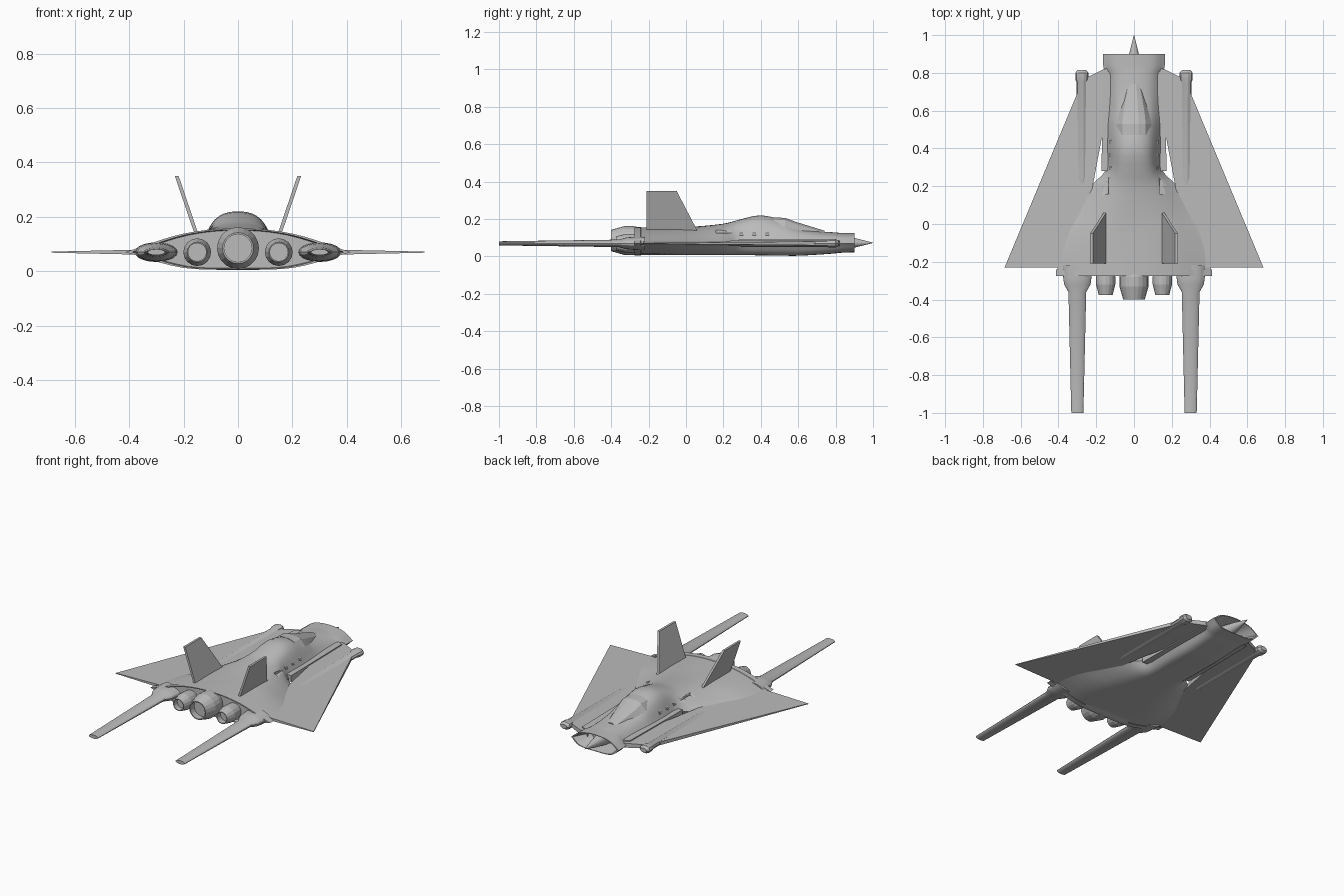
import bpy, bmesh, math
from mathutils import Vector

old = bpy.data.objects.get("Cube")
if old:
    bpy.data.objects.remove(old, do_unlink=True)

GREY = (0.5, 0.5, 0.5, 1)
grey = bpy.data.materials.new("hull grey")
grey.use_nodes = True
grey.diffuse_color = GREY
grey.node_tree.nodes["Principled BSDF"].inputs["Base Color"].default_value = GREY


def finish(name, bm, angle=30):
    bmesh.ops.recalc_face_normals(bm, faces=bm.faces)
    mesh = bpy.data.meshes.new(name)
    bm.to_mesh(mesh)
    bm.free()
    obj = bpy.data.objects.new(name, mesh)
    bpy.context.collection.objects.link(obj)
    mesh.materials.append(grey)
    bpy.ops.object.select_all(action='DESELECT')
    obj.select_set(True)
    bpy.context.view_layer.objects.active = obj
    bpy.ops.object.shade_smooth_by_angle(angle=math.radians(angle))
    return obj


def loft(name, rings, angle=30):
    """Skin a list of equal point rings and cap both ends."""
    bm = bmesh.new()
    rows = [[bm.verts.new(p) for p in ring] for ring in rings]
    n = len(rows[0])
    for a, b in zip(rows, rows[1:]):
        for i in range(n):
            j = (i + 1) % n
            bm.faces.new((a[i], a[j], b[j], b[i]))
    bm.faces.new(rows[0])
    bm.faces.new(rows[-1])
    return finish(name, bm, angle)


def tube(name, x, z, profile, sides=20, angle=30):
    """Elliptical sections (y, half width, half height) along y."""
    turns = [2 * math.pi * i / sides for i in range(sides)]
    return loft(name, [[(x + w * math.cos(t), y, z + h * math.sin(t)) for t in turns]
                       for y, w, h in profile], angle)


def prism(name, lower, upper):
    return loft(name, [lower, upper])


def spline(points, steps):
    """Catmull-Rom curve through the points."""
    pts = [Vector(p) for p in points]
    pts = [2 * pts[0] - pts[1]] + pts + [2 * pts[-1] - pts[-2]]
    out = []
    for a, b, c, d in zip(pts, pts[1:], pts[2:], pts[3:]):
        for k in range(steps):
            t = k / steps
            out.append(0.5 * (2 * b + (c - a) * t + (2 * a - 5 * b + 4 * c - d) * t * t
                              + (3 * b - a - 3 * c + d) * t ** 3))
    return out + [pts[-2]]


def section(y, w, top, sx, sz, bx, bottom):
    """Hull section: rounded above and below, sharp at the sides."""
    edge = 0.07
    up = spline([(w, edge), (sx, sz), (0, top), (-sx, sz), (-w, edge)], 5)
    low = spline([(-w, edge), (-bx, bottom + 0.006), (0, bottom), (bx, bottom + 0.006), (w, edge)], 5)
    return [(p[0], y, p[1]) for p in up[:-1] + low[:-1]]


def shrunk(ring, y, f):
    return [(p[0] * f, y, 0.075 + (p[2] - 0.075) * f) for p in ring]


# Hull: y, half width, top, shoulder x and z, belly x, bottom
stations = [
    (0.90, .165, .126, .100, .112, .11, .022), (0.83, .162, .126, .100, .112, .11, .020),
    (0.79, .149, .129, .090, .114, .10, .016), (0.70, .146, .136, .085, .120, .10, .010),
    (0.60, .148, .155, .085, .135, .10, .005), (0.53, .150, .190, .085, .160, .10, .005),
    (0.40, .150, .220, .085, .190, .10, .007), (0.28, .153, .195, .090, .170, .10, .008),
    (0.20, .230, .175, .110, .153, .12, .008), (0.05, .315, .160, .150, .143, .16, .008),
    (-.05, .370, .156, .180, .140, .19, .008), (-.15, .400, .156, .200, .136, .20, .008),
    (-.24, .406, .156, .200, .136, .20, .008)]
rings = []
skin = []
for a in range(7):
    skin.append(spline([(s[0], s[a], 0) for s in stations], 3))
for i in range(len(skin[0])):
    rings.append(section(*[column[i][1] for column in skin]))
front, rear = rings[0], rings[-1]
mouth = [shrunk(front, 0.80, 0.6), shrunk(front, 0.90, 0.93)]
tail = [shrunk(rear, -0.242, 1.02), shrunk(rear, -0.275, 1.02),
        shrunk(rear, -0.275, 0.96), shrunk(rear, -0.25, 0.93)]
hull = loft("hull", mouth + rings + tail, 35)

# Shoulder notches cut into the hull
for s in (1, -1):
    corners = [(0.135, 0.16), (0.26, 0.16), (0.135, 0.25)]
    cutter = prism("notch_cutter", [(s * x, y, 0.125) for x, y in corners],
                   [(s * x, y, 0.3) for x, y in corners])
    cutter.hide_render = True
    cutter.hide_set(True)
    cut = hull.modifiers.new("notch", 'BOOLEAN')
    cut.operation = 'DIFFERENCE'
    cut.object = cutter
    bpy.context.view_layer.objects.active = hull
    bpy.ops.object.modifier_apply(modifier=cut.name)
    bpy.data.objects.remove(cutter, do_unlink=True)

# Faceted canopy
canopy = []
for y, w, z in ((0.47, .06, .209), (0.53, .062, .206), (0.59, .056, .184), (0.74, .03, .138)):
    canopy.append([(w * 1.5, y, z - 0.05), (w, y, z - 0.012), (w * 0.4, y, z),
                   (-w * 0.4, y, z), (-w, y, z - 0.012), (-w * 1.5, y, z - 0.05)])
loft("canopy", canopy, 15)

# Intake spike and main nozzle
tube("intake_spike", 0, 0.073, [(0.79, .046, .046), (0.90, .026, .026), (1.0, .001, .001)])
tube("main_nozzle", 0, 0.085, [(-.24, .068, .068), (-.28, .077, .077), (-.33, .077, .077),
                               (-.40, .057, .057), (-.40, .051, .051), (-.36, .051, .051)], 20, 12)

for s, side in ((1, "left"), (-1, "right")):
    # Side nozzle
    tube(side + "_nozzle", s * 0.15, 0.07,
         [(-.24, .045, .045), (-.28, .051, .051), (-.32, .051, .051),
          (-.375, .037, .037), (-.375, .033, .033), (-.34, .033, .033)], 16, 12)

    # Long flat tail boom with a flared root
    tube(side + "_boom", s * 0.30, 0.07,
         [(-.22, .08, .036), (-.29, .074, .034), (-.32, .07, .031), (-.36, .047, .020),
          (-1.0, .032, .011)], 20, 20)

    # Wing, thin and tapering to the tip
    plan = [(0.10, 0.83), (0.16, 0.82), (0.27, 0.765), (0.685, -0.23), (0.30, -0.23)]
    thick = [0.002 + (0.685 - x) * 0.022 for x, y in plan]
    prism(side + "_wing", [(s * x, y, 0.07 - t) for (x, y), t in zip(plan, thick)],
          [(s * x, y, 0.07 + t) for (x, y), t in zip(plan, thick)])

    # Strake between hull and wing
    plan = [(0.12, 0.81), (0.165, 0.79), (0.172, 0.28), (0.12, 0.28)]
    prism(side + "_strake", [(s * x, y, 0.05) for x, y in plan],
          [(s * x, y, 0.09) for x, y in plan])

    # Wing pod with a blunt tip
    tube(side + "_pod", s * 0.276, 0.07,
         [(0.815, .022, .014), (0.80, .035, .024), (0.765, .035, .024), (0.75, .028, .019),
          (0.25, .026, .016), (0.14, .004, .004)], 10, 25)

    # Canted tail fin
    outline = [(0.07, 0.12), (-0.05, 0.35), (-0.21, 0.35), (-0.21, 0.12)]
    lean = [0.147 + (z - 0.12) * 0.34 for y, z in outline]
    prism(side + "_fin", [(s * (x - 0.007), y, z) for x, (y, z) in zip(lean, outline)],
          [(s * (x + 0.007), y, z) for x, (y, z) in zip(lean, outline)])

    # Row of small side ports
    for i in range(3):
        tube(f"{side}_port_{i + 1}", s * 0.122, 0.117,
             [(0.285 + 0.07 * i, .008, .012), (0.305 + 0.07 * i, .008, .012)], 8)
